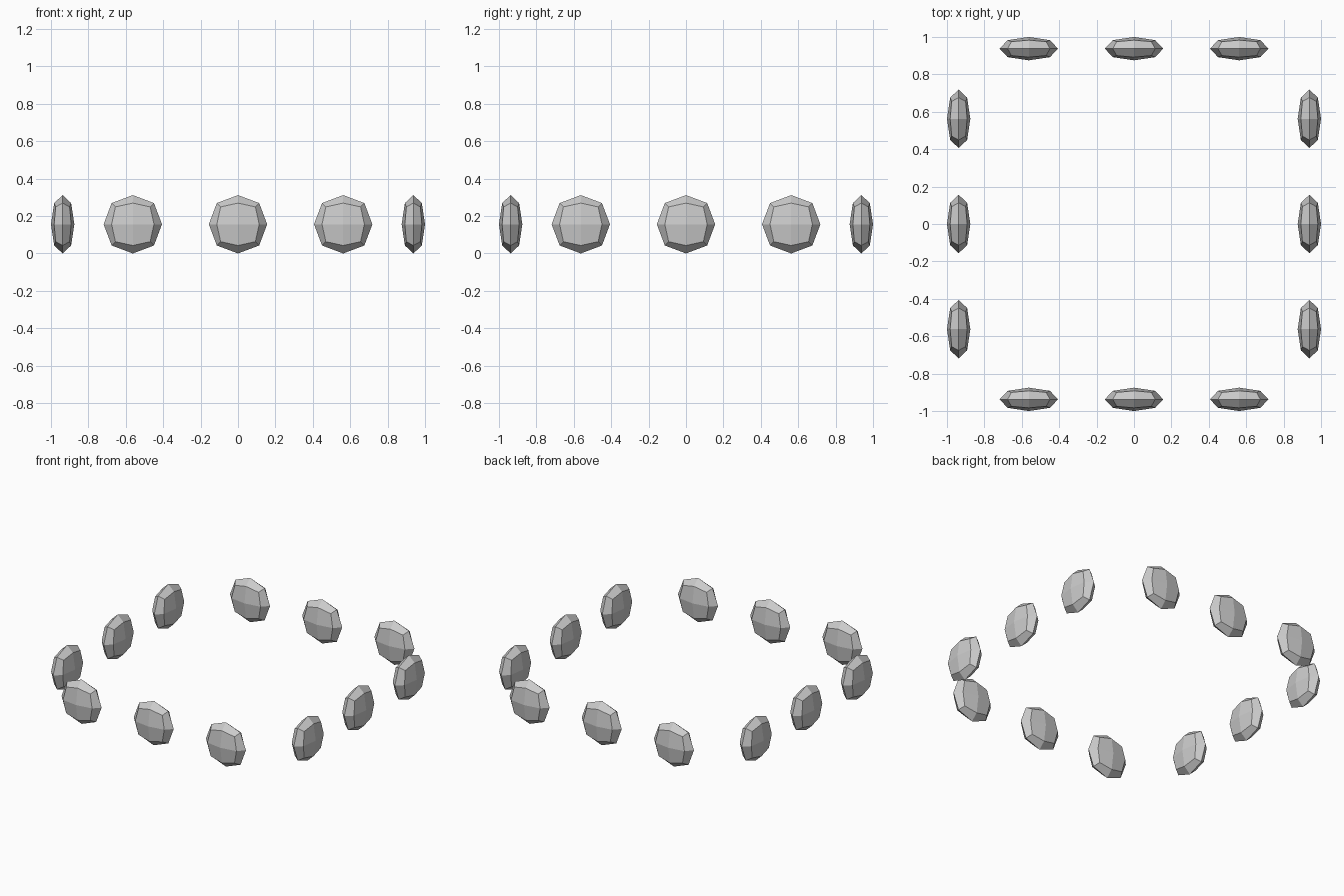
import bpy

if "Cube" in bpy.data.objects:
    bpy.data.objects.remove(bpy.data.objects["Cube"])

RADIUS, HALF_T = 0.156, 0.0625   # disc radius and half thickness
LIMIT = 0.8395                   # a once-subdivided cube shrinks to this share of its cage


def pebble(name, x, y, thin_axis):
    """Flattened, once-subdivided cube standing on its rim."""
    half = [RADIUS / LIMIT] * 3
    half[thin_axis] = HALF_T / LIMIT
    bpy.ops.mesh.primitive_cube_add(size=2, location=(x, y, RADIUS))
    ob = bpy.context.object
    ob.name = name
    ob.scale = half
    bpy.ops.object.transform_apply(location=False, rotation=False, scale=True)
    mod = ob.modifiers.new("round_off", 'SUBSURF')
    mod.levels = mod.render_levels = 1
    mod.use_limit_surface = True
    bpy.ops.object.modifier_apply(modifier=mod.name)
    bpy.ops.object.shade_flat()


# Three discs along each side of a square
EDGE = 1 - HALF_T
for i, t in enumerate((-0.5625, 0, 0.5625)):
    pebble(f"front_disc_{i}", t, -EDGE, 1)
    pebble(f"back_disc_{i}", t, EDGE, 1)
    pebble(f"left_disc_{i}", -EDGE, t, 0)
    pebble(f"right_disc_{i}", EDGE, t, 0)
